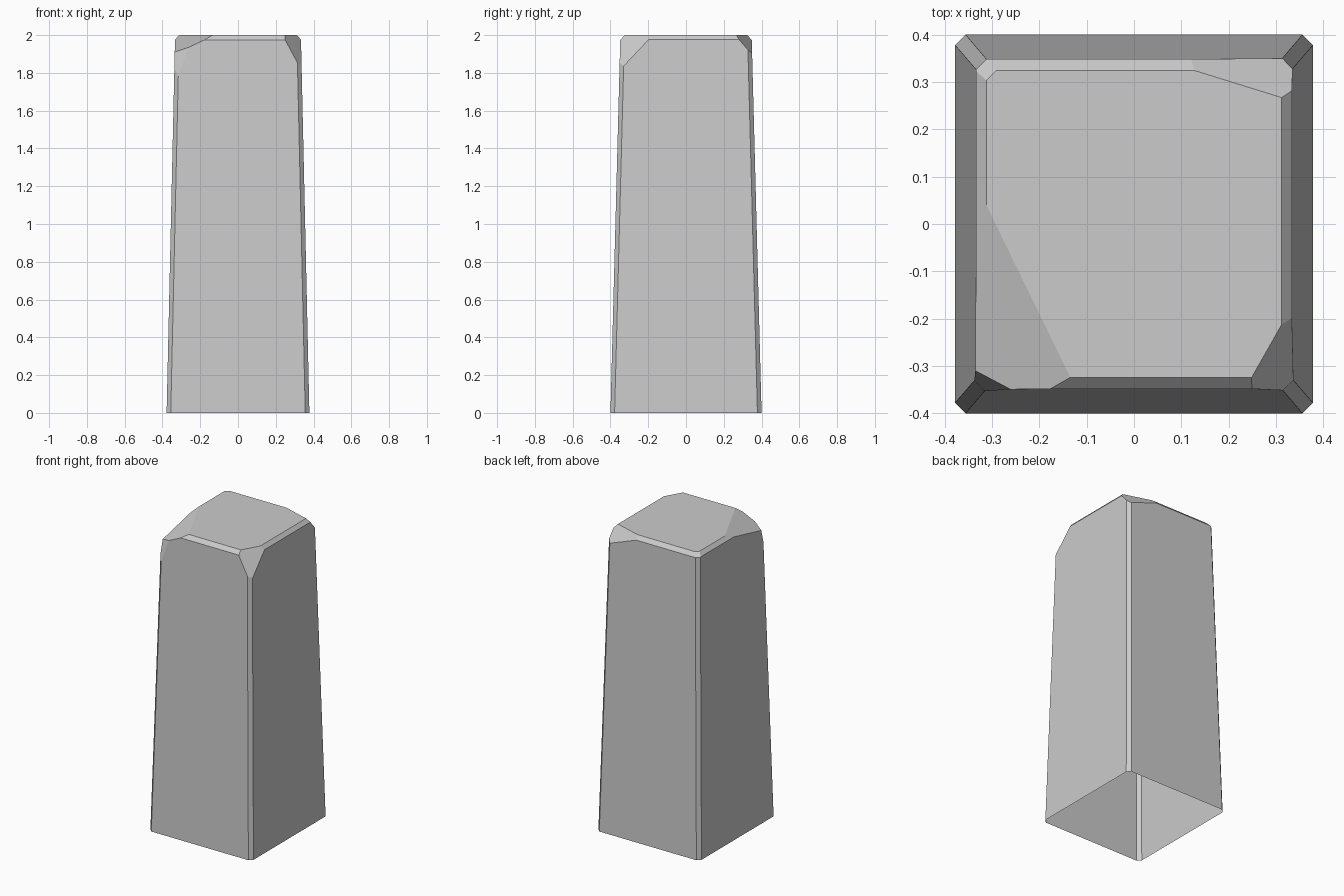
import bpy, bmesh
from mathutils import Vector

cube = bpy.data.objects.get("Cube")
if cube:
    bpy.data.objects.remove(cube, do_unlink=True)

stone = bpy.data.materials.new("grey stone")
stone.use_nodes = True
colour = (0.6, 0.6, 0.6, 1)
stone.diffuse_color = colour
stone.node_tree.nodes["Principled BSDF"].inputs["Base Color"].default_value = colour

CENTRE = Vector((0, 0, 1))
bm = bmesh.new()


def slice_off(a, b, c):
    """Cut away everything outside the plane through three points."""
    a, b, c = Vector(a), Vector(b), Vector(c)
    normal = (b - a).cross(c - a).normalized()
    if normal.dot(a - CENTRE) < 0:
        normal.negate()
    cut = bmesh.ops.bisect_plane(bm, geom=bm.verts[:] + bm.edges[:] + bm.faces[:],
                                 dist=1e-5, plane_co=a, plane_no=normal, clear_outer=True)
    rim = [e for e in cut["geom_cut"] if isinstance(e, bmesh.types.BMEdge)]
    bmesh.ops.holes_fill(bm, edges=rim, sides=0)


# Tapered block
bmesh.ops.create_cube(bm, size=2)
for v in bm.verts:
    top = v.co.z > 0
    v.co.x *= 0.333 if top else 0.378
    v.co.y *= 0.3475 if top else 0.4
    v.co.z += 1

# Bevelled upright corners
for sx in (-1, 1):
    for sy in (-1, 1):
        slice_off((0.378 * sx, 0.378 * sy, 0), (0.356 * sx, 0.4 * sy, 0),
                  (0.334 * sx, 0.326 * sy, 1.975))

# Bevelled top edges
for s in (-1, 1):
    slice_off((0.312 * s, 0, 2), (0.312 * s, 0.1, 2), (0.334 * s, 0, 1.975))
    slice_off((0, 0.324 * s, 2), (0.1, 0.324 * s, 2), (0, 0.348 * s, 1.975))

# Chipped corners: front left, back left, back right, then two at front right
slice_off((0.25, -0.346, 1.975), (0.333, -0.2, 1.975), (0.312, -0.35, 1.86))
slice_off((0.125, 0.325, 2), (0.312, 0.267, 2), (0.335, 0.325, 1.925))
slice_off((-0.333, 0.325, 1.975), (-0.311, 0.347, 1.975), (-0.29, 0.325, 2))
slice_off((-0.312, 0.04, 2), (-0.135, -0.323, 2), (-0.335, -0.31, 1.91))
slice_off((-0.335, -0.31, 1.91), (-0.265, -0.347, 1.934), (-0.318, -0.353, 1.78))

# Outward faces, open underside
bmesh.ops.recalc_face_normals(bm, faces=bm.faces[:])
underside = [f for f in bm.faces if f.calc_center_median().z < 0.01]
bmesh.ops.delete(bm, geom=underside, context="FACES")

mesh = bpy.data.meshes.new("stone_pillar")
bm.to_mesh(mesh)
bm.free()
mesh.materials.append(stone)
bpy.context.collection.objects.link(bpy.data.objects.new("stone_pillar", mesh))
